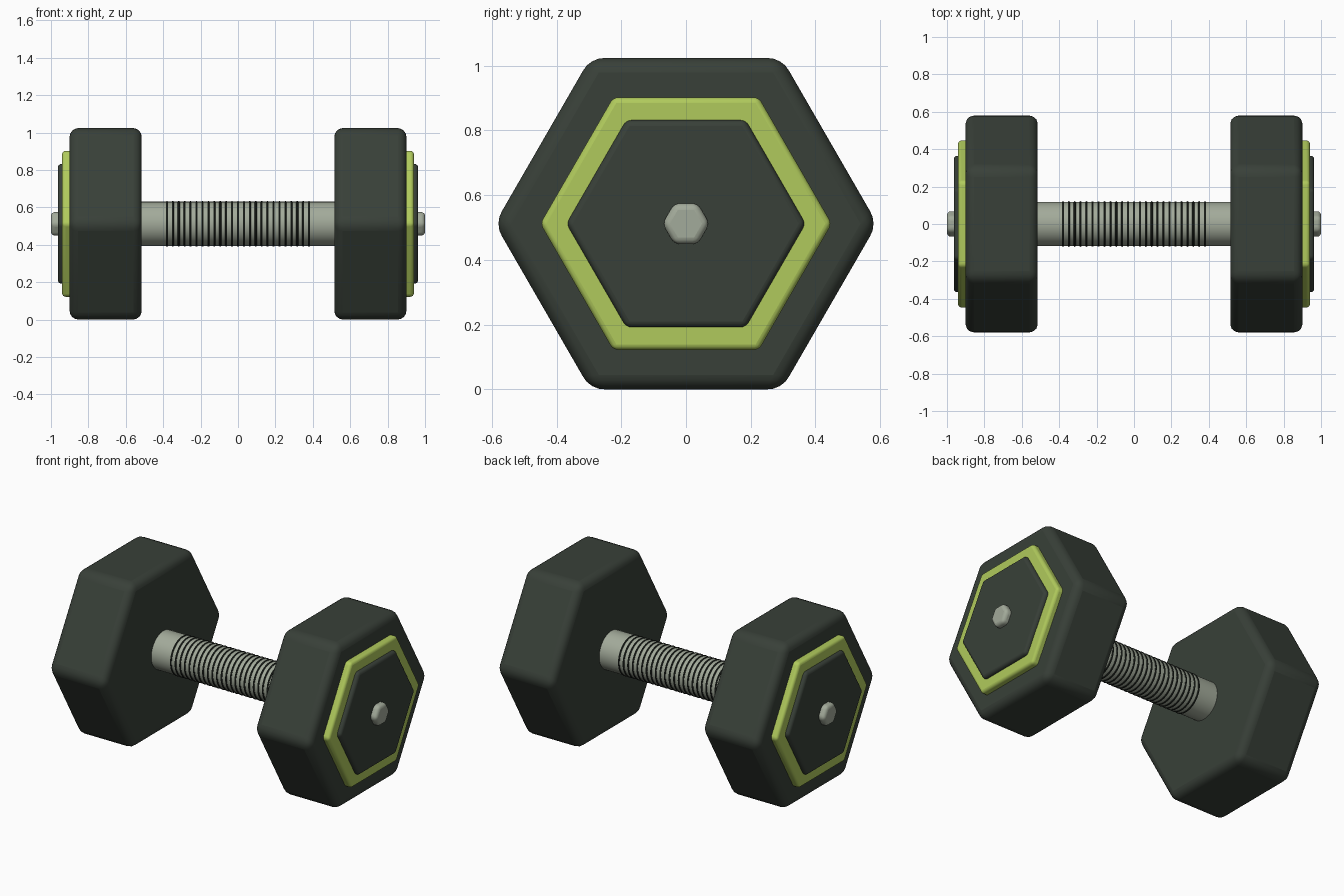
import bpy, bmesh, math

if "Cube" in bpy.data.objects:
    bpy.data.objects.remove(bpy.data.objects["Cube"])

CENTRE_Z = 0.512


def material(name, rgb):
    m = bpy.data.materials.new(name)
    m.diffuse_color = (*rgb, 1.0)
    m.use_nodes = True
    m.node_tree.nodes["Principled BSDF"].inputs["Base Color"].default_value = m.diffuse_color
    return m


RUBBER = material("dark rubber", (0.040, 0.051, 0.040))
LIME = material("lime green", (0.434, 0.590, 0.107))
STEEL = material("grey steel", (0.365, 0.405, 0.325))
GROOVE = material("dark grip", (0.018, 0.023, 0.018))


def lathe(name, profile, sides, mat, bevel=0.0, closed=False):
    """Sweep (x, radius) points around the x axis, first corner on +y."""
    bm = bmesh.new()
    rings = []
    for x, r in profile:
        rings.append([bm.verts.new((x, r * math.cos(2 * math.pi * k / sides),
                                    CENTRE_Z + r * math.sin(2 * math.pi * k / sides)))
                      for k in range(sides)])
    pairs = list(zip(rings, rings[1:]))
    if closed:
        pairs.append((rings[-1], rings[0]))
    else:
        bm.faces.new(rings[0])
        bm.faces.new(rings[-1])
    for a, b in pairs:
        for k in range(sides):
            n = (k + 1) % sides
            bm.faces.new((a[k], a[n], b[n], b[k]))
    bmesh.ops.recalc_face_normals(bm, faces=bm.faces[:])
    me = bpy.data.meshes.new(name)
    bm.to_mesh(me)
    bm.free()
    me.materials.append(mat)
    ob = bpy.data.objects.new(name, me)
    bpy.context.collection.objects.link(ob)
    if bevel:
        mod = ob.modifiers.new("rounded edges", "BEVEL")
        mod.width = bevel
        mod.segments = 4
        mod.limit_method = "ANGLE"
    bpy.ops.object.select_all(action="DESELECT")
    ob.select_set(True)
    bpy.context.view_layer.objects.active = ob
    bpy.ops.object.shade_smooth_by_angle(angle=math.radians(35))
    return ob


def hex_block(name, x0, x1, apothem, mat, bevel):
    r = apothem / math.cos(math.pi / 6)
    return lathe(name, [(x0, r), (x1, r)], 6, mat, bevel)


# Heads with their stacked end plates and bolt caps
for s, side in ((-1, "left"), (1, "right")):
    hex_block(side + "_head", s * 0.515, s * 0.90, 0.512, RUBBER, 0.045)
    hex_block(side + "_lime_plate", s * 0.86, s * 0.94, 0.39, LIME, 0.017)
    hex_block(side + "_end_plate", s * 0.90, s * 0.963, 0.32, RUBBER, 0.018)
    hex_block(side + "_bolt_cap", s * 0.93, s * 1.0, 0.063, STEEL, 0.02)

# Handle bar
lathe("handle", [(-0.53, 0.118), (0.53, 0.118)], 48, STEEL)

# Grip rings along the handle
RINGS = 25
for i in range(RINGS):
    x = -0.38 + 0.76 * i / (RINGS - 1)
    section = [(x + 0.0065 * math.cos(a), 0.1155 + 0.0065 * math.sin(a))
               for a in (2 * math.pi * k / 8 for k in range(8))]
    lathe("grip_ring_%02d" % (i + 1), section, 48, GROOVE, closed=True)
